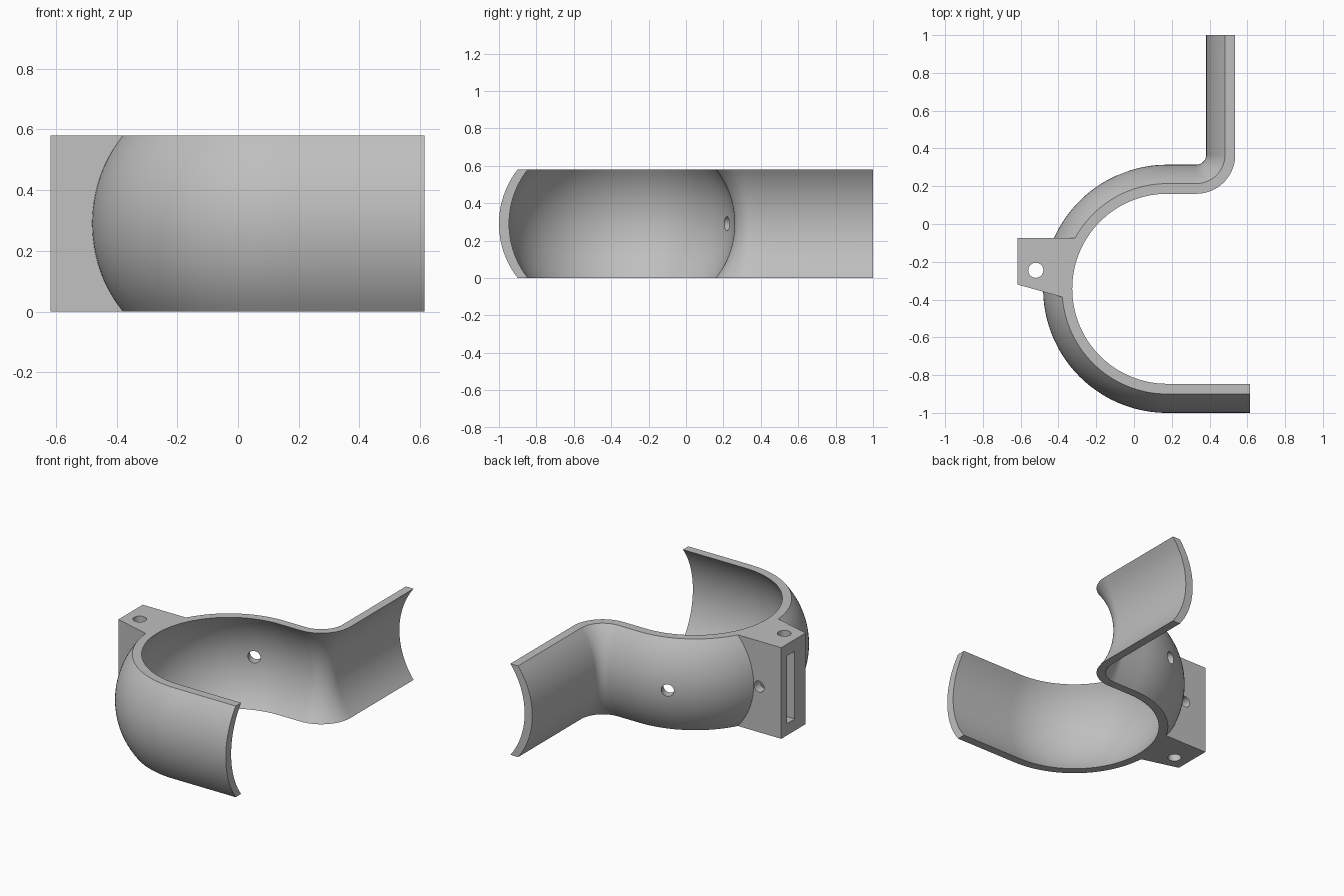
import bpy, bmesh, math
from mathutils import Vector, Matrix

cube = bpy.data.objects.get("Cube")
if cube:
    bpy.data.objects.remove(cube, do_unlink=True)

H = 0.58            # height of the band
SAG = 0.10          # outward bulge at mid height
WALL = 0.054        # wall thickness
RING = Vector((0.176, -0.343))
R_RING = 0.503      # inner radius at the rim
BEND = Vector((0.329, 0.367))
R_BEND = 0.207

grey = bpy.data.materials.new("light_grey")
grey.use_nodes = True
grey.diffuse_color = (0.52, 0.52, 0.52, 1)
grey.node_tree.nodes["Principled BSDF"].inputs["Base Color"].default_value = (0.52, 0.52, 0.52, 1)


def bulge(z):
    r = ((H / 2) ** 2 + SAG ** 2) / (2 * SAG)
    return math.sqrt(r * r - (z - H / 2) ** 2) - (r - SAG)


def finish(bm, name):
    bmesh.ops.recalc_face_normals(bm, faces=bm.faces[:])
    mesh = bpy.data.meshes.new(name)
    bm.to_mesh(mesh)
    bm.free()
    mesh.materials.append(grey)
    ob = bpy.data.objects.new(name, mesh)
    bpy.context.scene.collection.objects.link(ob)
    return ob


def loft(name, rings):
    """Skin closed rings of points and cap both ends."""
    bm = bmesh.new()
    rows = [[bm.verts.new(p) for p in ring] for ring in rings]
    n = len(rows[0])
    for a, b in zip(rows, rows[1:]):
        for i in range(n):
            j = (i + 1) % n
            bm.faces.new((a[i], a[j], b[j], b[i]))
    bm.faces.new(rows[0])
    bm.faces.new(rows[-1])
    return finish(bm, name)


def rod(name, centre, axis, radius, length):
    bm = bmesh.new()
    turn = Vector((0, 0, 1)).rotation_difference(Vector(axis)).to_matrix().to_4x4()
    bmesh.ops.create_cone(bm, cap_ends=True, segments=32, radius1=radius, radius2=radius,
                          depth=length, matrix=Matrix.Translation(centre) @ turn)
    return finish(bm, name)


def combine(target, tool, operation):
    mod = target.modifiers.new(operation.lower(), "BOOLEAN")
    mod.operation, mod.solver, mod.object = operation, "EXACT", tool
    bpy.context.view_layer.objects.active = target
    bpy.ops.object.modifier_apply(modifier=mod.name)
    bpy.data.objects.remove(tool, do_unlink=True)


# Curved section shared by the whole band: (outward offset, height)
STEPS = 24
heights = [H * i / STEPS for i in range(STEPS + 1)]
section = [(bulge(z) + WALL, z) for z in heights] + [(bulge(z), z) for z in reversed(heights)]

# Path of the inner rim with its outward direction
path = [(Vector((0.614, RING.y - R_RING)), Vector((0, -1)))]
for i in range(73):
    a = math.radians(270 - 180 * i / 72)
    n = Vector((math.cos(a), math.sin(a)))
    path.append((RING + n * R_RING, n))
for i in range(25):
    a = math.radians(-90 + 90 * i / 24)
    n = Vector((math.cos(a), math.sin(a)))
    path.append((BEND + n * R_BEND, -n))
path.append((Vector((0.536, 1.0)), Vector((-1, 0))))

band = loft("curved_band", [[(*(p + n * o), z) for o, z in section] for p, n in path])

# Mounting block, hollowed to follow the middle of the band wall
outline = [(-0.618, -0.075), (-0.25, -0.075), (-0.25, -0.423), (-0.618, -0.32)]
block = loft("mounting_block", [[(x, y, z) for x, y in outline] for z in (0, H)])
rings = []
for z in [-0.03] + heights + [H + 0.03]:
    r = R_RING + bulge(z) + WALL / 2
    rings.append([(RING.x + r * math.cos(math.tau * k / 144),
                   RING.y + r * math.sin(math.tau * k / 144), z) for k in range(144)])
combine(block, loft("hollow_cutter", rings), "DIFFERENCE")
combine(band, block, "UNION")

# Pocket in the outer end of the block
pocket = [(-0.7, -0.135), (-0.425, -0.135), (-0.425, -0.21), (-0.7, -0.21)]
combine(band, loft("pocket_cutter", [[(x, y, z) for x, y in pocket] for z in (0.075, H - 0.075)]),
        "DIFFERENCE")

# Vertical pin hole, side bolt hole, radial hole through the band
combine(band, rod("pin_cutter", (-0.52, -0.245, H / 2), (0, 0, 1), 0.04, 1), "DIFFERENCE")
combine(band, rod("bolt_cutter", (-0.462, -0.11, H / 2), (0, 1, 0), 0.035, 0.16), "DIFFERENCE")
a = math.radians(111)
out = Vector((math.cos(a), math.sin(a), 0))
centre = Vector((*RING, H / 2)) + out * 0.63
combine(band, rod("band_hole_cutter", centre, out, 0.038, 0.3), "DIFFERENCE")

band.name = "clamp_band_with_block"
bpy.ops.object.select_all(action="DESELECT")
band.select_set(True)
bpy.context.view_layer.objects.active = band
bpy.ops.object.shade_smooth_by_angle(angle=math.radians(30))
